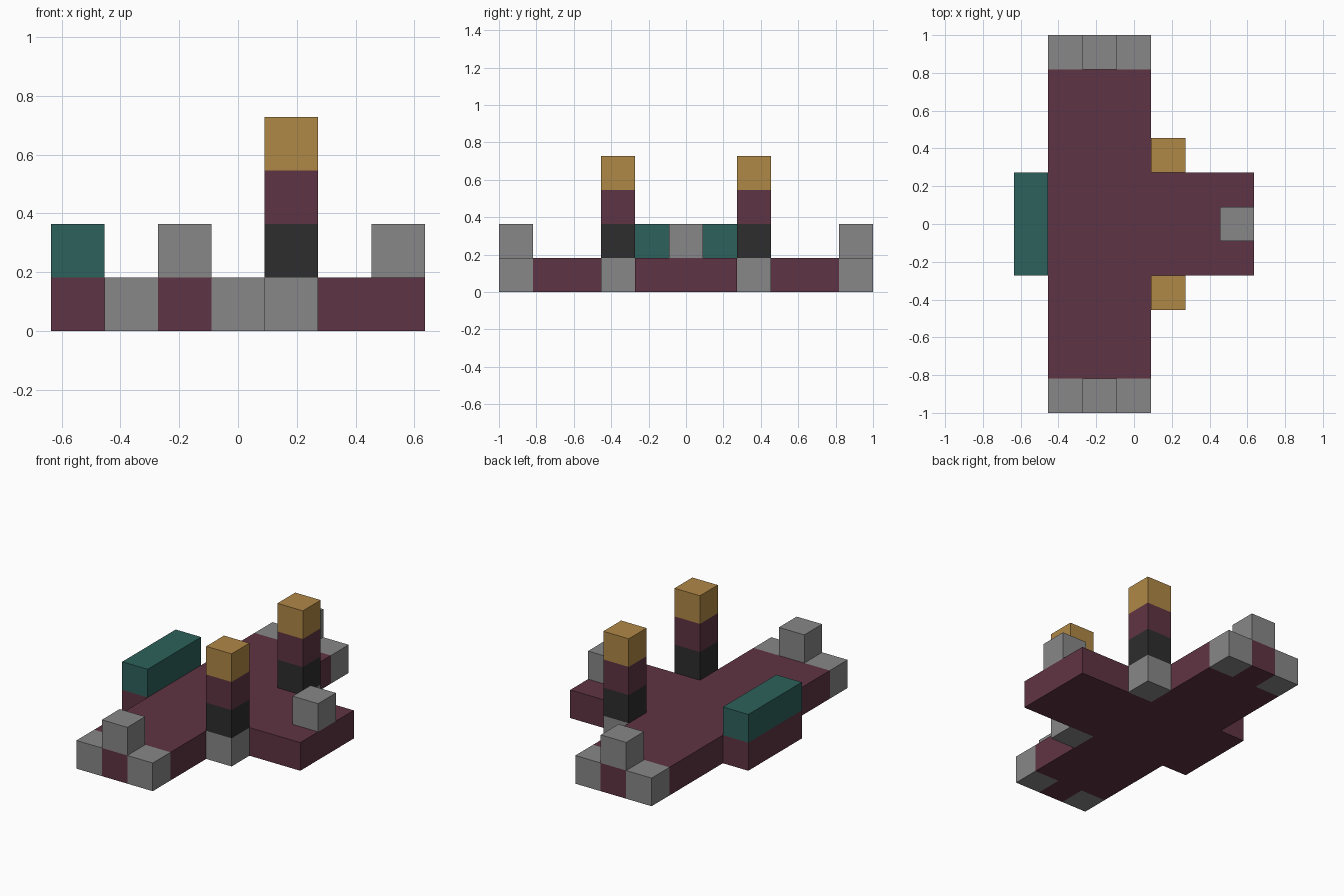
import bpy
import bmesh

if "Cube" in bpy.data.objects:
    bpy.data.objects.remove(bpy.data.objects["Cube"], do_unlink=True)

U = 2 / 11      # edge of one block
X0 = -3.5       # left edge of the block grid; y is counted from the centre line


def material(name, srgb):
    linear = [((c / 255 + 0.055) / 1.055) ** 2.4 for c in srgb] + [1]
    mat = bpy.data.materials.new(name)
    mat.use_nodes = True
    mat.diffuse_color = linear
    shader = next(n for n in mat.node_tree.nodes if n.type == 'BSDF_PRINCIPLED')
    shader.inputs["Base Color"].default_value = linear
    return mat


maroon = material("maroon", (95, 52, 67))
grey = material("grey", (135, 135, 135))
charcoal = material("charcoal", (45, 45, 45))
teal = material("teal", (45, 97, 91))
gold = material("gold", (175, 135, 70))


def prism(name, outline, z, mat):
    """Extrude an outline, given in blocks, to one block high."""
    bm = bmesh.new()
    bottom = bm.faces.new([bm.verts.new(((x + X0) * U, y * U, z * U)) for x, y in outline])
    top = bmesh.ops.extrude_face_region(bm, geom=[bottom], use_keep_orig=True)
    moved = [v for v in top["geom"] if isinstance(v, bmesh.types.BMVert)]
    bmesh.ops.translate(bm, verts=moved, vec=(0, 0, U))
    bmesh.ops.recalc_face_normals(bm, faces=bm.faces)
    mesh = bpy.data.meshes.new(name)
    bm.to_mesh(mesh)
    bm.free()
    mesh.materials.append(mat)
    obj = bpy.data.objects.new(name, mesh)
    bpy.context.scene.collection.objects.link(obj)
    return obj


def block(name, x, y, z, mat, depth=1):
    """One block wide in x, centred on y."""
    a, b = y - depth / 2, y + depth / 2
    prism(name, [(x, a), (x + 1, a), (x + 1, b), (x, b)], z, mat)


# Cross-shaped deck, mirrored over the centre line
half = [(0, -1.5), (1, -1.5), (1, -4.5), (2, -4.5), (2, -5.5), (3, -5.5),
        (3, -4.5), (4, -4.5), (4, -1.5), (7, -1.5)]
prism("deck", half + [(x, -y) for x, y in reversed(half)], 0, maroon)

# Rear bar and nose block
block("rear_bar", 0, 0, 1, teal, depth=3)
block("nose_block", 6, 0, 1, grey)

# Wing tips and towers on both sides
for side, s in (("front", -1), ("back", 1)):
    block(side + "_tip_outer", 1, s * 5, 0, grey)
    block(side + "_tip_inner", 3, s * 5, 0, grey)
    block(side + "_tip_raised", 2, s * 5, 1, grey)
    tower = [("foot", grey), ("lower", charcoal), ("middle", maroon), ("cap", gold)]
    for level, (part, mat) in enumerate(tower):
        block(side + "_tower_" + part, 4, s * 2, level, mat)
